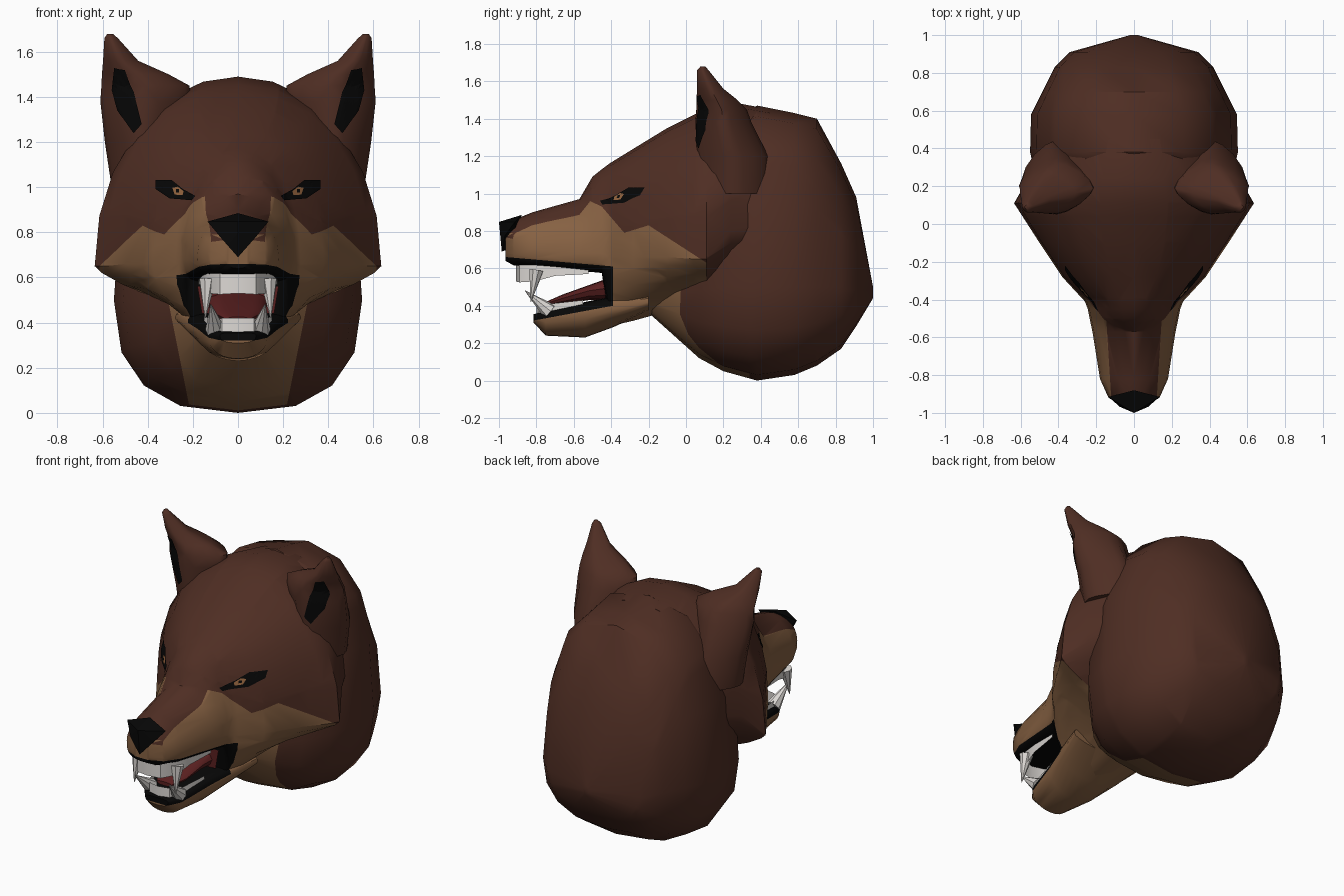
import bpy, bmesh, math
from mathutils import Vector
from mathutils.bvhtree import BVHTree

if "Cube" in bpy.data.objects:
    bpy.data.objects.remove(bpy.data.objects["Cube"])


def material(name, rgb):
    m = bpy.data.materials.new(name)
    m.diffuse_color = (*rgb, 1)
    m.use_nodes = True
    m.node_tree.nodes["Principled BSDF"].inputs["Base Color"].default_value = m.diffuse_color
    return m


BROWN = material("brown fur", (0.078, 0.027, 0.017))
TAN = material("tan fur", (0.24, 0.12, 0.055))
BLACK = material("black", (0.002, 0.002, 0.002))
WHITE = material("tooth white", (0.72, 0.69, 0.66))
RED = material("tongue red", (0.10, 0.014, 0.014))
AMBER = material("amber iris", (0.30, 0.13, 0.05))


def finish(name, bm, mats, rule=None, angle=40, smooth=True):
    bmesh.ops.recalc_face_normals(bm, faces=bm.faces[:])
    bm.normal_update()
    if rule:
        for f in bm.faces:
            f.material_index = rule(f.calc_center_median(), f.normal)
    me = bpy.data.meshes.new(name)
    bm.to_mesh(me)
    bm.free()
    for m in mats:
        me.materials.append(m)
    ob = bpy.data.objects.new(name, me)
    bpy.context.collection.objects.link(ob)
    if smooth:
        bpy.ops.object.select_all(action='DESELECT')
        ob.select_set(True)
        bpy.context.view_layer.objects.active = ob
        bpy.ops.object.shade_smooth_by_angle(angle=math.radians(angle))
    return ob


def spow(v, p):
    return math.copysign(abs(v) ** p, v) if abs(v) > 1e-6 else 0


def skin(rings):
    """Bridge closed rings of equal length and cap both ends."""
    bm = bmesh.new()
    vs = [[bm.verts.new(p) for p in r] for r in rings]
    n = len(vs[0])
    for a, b in zip(vs, vs[1:]):
        for i in range(n):
            bm.faces.new((a[i], a[(i + 1) % n], b[(i + 1) % n], b[i]))
    bm.faces.new(vs[0])
    bm.faces.new(vs[-1])
    return bm


def section(y, top, mid, bot, w, pu, pl, n=24):
    """Superellipse cross-section with separate upper and lower halves."""
    pts = []
    for i in range(n):
        a = 2 * math.pi * i / n
        c, s = math.cos(a), math.sin(a)
        p, h = (pu, top - mid) if s > 0 else (pl, mid - bot)
        pts.append((w * spow(c, p), y, mid + h * spow(s, p)))
    return pts


def cut(bm, co, no):
    bmesh.ops.bisect_plane(bm, geom=bm.verts[:] + bm.edges[:] + bm.faces[:],
                           plane_co=co, plane_no=no, dist=1e-5)


def cut_side(bm, a, b):
    """Cut along a line seen from the side, given as (y, z) points."""
    cut(bm, (0, *a), Vector((0, a[1] - b[1], b[0] - a[0])).normalized())


def line(pts, t):
    for a, b in zip(pts, pts[1:]):
        if t <= b[0]:
            break
    return a[1] + (b[1] - a[1]) * (t - a[0]) / (b[0] - a[0])


# neck and back of head
neck = skin([section(*r, 16) for r in [
    (-0.22, 0.60, 0.47, 0.38, 0.12, 1, 1),
    (0.07, 1.00, 0.48, 0.12, 0.40, .8, .8),
    (0.20, 1.36, 0.50, 0.05, 0.51, .8, .8),
    (0.38, 1.47, 0.50, 0.00, 0.55, .78, .8),
    (0.58, 1.43, 0.50, 0.03, 0.545, .78, .8),
    (0.70, 1.40, 0.50, 0.08, 0.485, .8, .8),
    (0.83, 1.16, 0.50, 0.17, 0.42, .85, .8),
    (0.91, 0.98, 0.48, 0.29, 0.34, .9, .9),
    (1.00, 0.50, 0.47, 0.44, 0.02, 1, 1)]])
for s in (1, -1):
    cut(neck, (s * 0.21, 0, 0), Vector((s, 0, -0.2)).normalized())
cut(neck, (0, 0.34, 0), (0, 1, 0))
finish("neck", neck, [BROWN, TAN],
       lambda c, n: int(abs(c.x) < 0.21 + 0.2 * c.z and c.y < 0.34 and c.z < 0.55))

# face with upper muzzle
face = skin([section(*r) for r in [
    (-0.965, 0.84, 0.74, 0.64, 0.06, 1, .7),
    (-0.92, 0.86, 0.72, 0.615, 0.135, 1, .6),
    (-0.82, 0.90, 0.70, 0.61, 0.18, 1.1, .5),
    (-0.57, 0.97, 0.68, 0.585, 0.22, 1.1, .5),
    (-0.50, 1.09, 0.68, 0.58, 0.235, 1.1, .5),
    (-0.45, 1.13, 0.68, 0.575, 0.245, 1, .5),
    (-0.41, 1.16, 0.66, 0.29, 0.26, .95, .95),
    (-0.28, 1.24, 0.66, 0.32, 0.38, .85, 1.2),
    (-0.10, 1.35, 0.66, 0.37, 0.50, .85, 1.4),
    (0.04, 1.42, 0.65, 0.40, 0.59, .9, 1.5),
    (0.11, 1.455, 0.65, 0.42, 0.635, .95, 1.5),
    (0.24, 1.49, 0.80, 0.55, 0.56, .95, 1),
    (0.45, 1.45, 0.85, 0.60, 0.46, .95, 1)]])
FUR = [(-0.6, 1.0), (-0.45, 0.93), (-0.33, 0.79), (-0.2, 0.83), (0.14, 0.61)]
LIP = [(-0.96, 0.66), (-0.39, 0.61)]
bmesh.ops.triangulate(face, faces=face.faces[:])
face_bvh = BVHTree.FromBMesh(face)
for a, b in list(zip(FUR, FUR[1:])) + [LIP]:
    cut_side(face, a, b)
cut(face, (0, -0.39, 0), (0, 1, 0))
cut(face, (0, -0.45, 0.41), (0, 0, 1))
for s in (1, -1):
    cut(face, (s * 0.12, -0.93, 0), Vector((s * 0.48, -0.03, 0)).normalized())


def face_rule(c, n):
    if c.y < -0.39 and 0.41 < c.z < line(LIP, c.y):
        return 2
    if c.y < -0.42 and n.z > 0.2 and c.z > 0.75 and abs(c.x) < 0.12 + (c.y + 0.93) / 16:
        return 0
    return int(c.y < 0.11 and (c.y < -0.6 or c.z < line(FUR, c.y)))


finish("face", face, [BROWN, TAN, BLACK], face_rule)

# lower jaw with black lip
jaw = skin([section(*r) for r in [
    (-0.815, 0.355, 0.34, 0.31, 0.08, .5, .8),
    (-0.75, 0.37, 0.34, 0.24, 0.13, .5, .9),
    (-0.54, 0.42, 0.36, 0.23, 0.18, .5, 1),
    (-0.39, 0.45, 0.38, 0.285, 0.225, .5, 1),
    (-0.20, 0.47, 0.42, 0.37, 0.28, .7, 1)]])
JAW = [(-0.82, 0.32), (-0.39, 0.40)]
cut_side(jaw, *JAW)
cut(jaw, (0, -0.39, 0), (0, 1, 0))
finish("lower_jaw", jaw, [TAN, BLACK],
       lambda c, n: int(c.y < -0.39 and c.z > line(JAW, c.y)))

# nose
nose = bmesh.new()
for p in [(0, -1, .848), (.135, -.915, .848), (-.135, -.915, .848), (.075, -.968, .775),
          (-.075, -.968, .775), (0, -.985, .69), (0, -.88, .885), (0, -.9, .72)]:
    nose.verts.new(p)
bmesh.ops.convex_hull(nose, input=nose.verts[:])
finish("nose", nose, [BLACK], angle=25)


def decal(name, pts, bvh, mat, lift):
    """Thin painted patch: an (x, z) outline projected from the front."""
    bm = bmesh.new()
    n = len(pts)
    vs = [bm.verts.new((x, -1.5, z)) for x, z in pts]
    mid = bm.verts.new((sum(p[0] for p in pts) / n, -1.5, sum(p[1] for p in pts) / n))
    for i in range(n):
        bm.faces.new((vs[i], vs[(i + 1) % n], mid))
    bmesh.ops.subdivide_edges(bm, edges=bm.edges[:], cuts=4, use_grid_fill=True)
    for v in bm.verts:
        co, no, _, _ = bvh.ray_cast(v.co, Vector((0, 1, 0)))
        if co is None:
            co, no, _, _ = bvh.find_nearest((v.co.x, 0.1, v.co.z))
        if no.y > 0:
            no = -no
        v.co = co + no * lift
    bm.normal_update()
    if sum(f.normal.y for f in bm.faces) > 0:
        bmesh.ops.reverse_faces(bm, faces=bm.faces[:])
    me = bpy.data.meshes.new(name)
    bm.to_mesh(me)
    bm.free()
    me.materials.append(mat)
    bpy.context.collection.objects.link(bpy.data.objects.new(name, me))


EYE = [(.36, 1.03), (.36, .99), (.30, .95), (.20, .94), (.185, .96), (.24, .99), (.29, 1.03)]
IRIS = [(.285, .995), (.275, .965), (.24, .962), (.235, .98), (.26, 1.0)]
PUPIL = [(.268, .988), (.268, .974), (.254, .974), (.254, .988)]
INNER_EAR = [(.545, 1.53), (.555, 1.43), (.53, 1.34), (.46, 1.24), (.425, 1.28), (.46, 1.42), (.50, 1.52)]

for s, side in ((1, "left"), (-1, "right")):
    flip = lambda pts: [(s * x, z) for x, z in pts]
    # ears: wide ridge-like base tapering to a point
    rings = []
    for z, cx, cy, rx, ry in [(1.0, .42, .26, .14, .18), (1.2, .42, .25, .17, .19),
                              (1.38, .41, .20, .20, .15), (1.45, .41, .19, .195, .135),
                              (1.50, .455, .165, .148, .11), (1.56, .52, .13, .078, .07),
                              (1.66, .562, .09, .03, .03), (1.68, .567, .09, .012, .012)]:
        rings.append([(s * (cx + rx * spow(math.cos(k * math.pi / 8), 1.35)),
                       cy + ry * spow(math.sin(k * math.pi / 8), 1.35), z) for k in range(16)])
    ear = skin(rings)
    bmesh.ops.triangulate(ear, faces=ear.faces[:])
    ear_bvh = BVHTree.FromBMesh(ear)
    finish(side + "_ear", ear, [BROWN], angle=50)
    decal(side + "_inner_ear", flip(INNER_EAR), ear_bvh, BLACK, 0.007)
    # eyes
    decal(side + "_eye", flip(EYE), face_bvh, BLACK, 0.006)
    decal(side + "_iris", flip(IRIS), face_bvh, AMBER, 0.009)
    decal(side + "_pupil", flip(PUPIL), face_bvh, BLACK, 0.0115)


def tooth_row(name, path, teeth):
    """Curved gum band (x, y, low z, high z) mirrored, plus pointed teeth."""
    bm = bmesh.new()
    full = [(-x, *r) for x, *r in path[::-1]] + path[1:]
    pairs = [(bm.verts.new((x, y, a)), bm.verts.new((x, y, b))) for x, y, a, b in full]
    for p, q in zip(pairs, pairs[1:]):
        bm.faces.new((p[0], q[0], q[1], p[1]))
    bmesh.ops.solidify(bm, geom=bm.faces[:], thickness=0.02)
    for base, tip, r in teeth:
        for s in ((1, -1) if base[0] else (1,)):
            b, t = (Vector((s * p[0], p[1], p[2])) for p in (base, tip))
            d = t - b
            mat = d.to_track_quat('Z', 'Y').to_matrix().to_4x4()
            mat.translation = (b + t) / 2
            bmesh.ops.create_cone(bm, cap_ends=True, segments=8, radius1=r, radius2=0.002,
                                  depth=d.length, matrix=mat)
    finish(name, bm, [WHITE])


# upper and lower teeth
tooth_row("upper_teeth",
          [(0, -.91, .53, .62), (.08, -.89, .525, .62), (.135, -.81, .53, .62),
           (.155, -.70, .56, .61), (.175, -.52, .57, .59)],
          [((.135, -.80, .59), (.145, -.83, .42), .04)])
tooth_row("lower_teeth",
          [(0, -.80, .35, .42), (.07, -.785, .35, .42), (.11, -.73, .36, .41), (.15, -.55, .40, .43)],
          [((.10, -.73, .37), (.12, -.86, .48), .045)])

# tongue
finish("tongue", skin([section(*r, 12) for r in [
    (-.74, .425, .415, .40, .05, .8, .8), (-.66, .46, .44, .41, .10, .8, .8),
    (-.52, .51, .48, .43, .12, .8, .8), (-.38, .56, .50, .43, .15, .8, .8)]]), [RED])

# red throat wall at the back of the mouth
wall = bmesh.new()
wall.faces.new([wall.verts.new((x, -0.452, z)) for x, z in
                [(-.16, .44), (.16, .44), (.18, .56), (-.18, .56)]])
finish("mouth_back", wall, [RED], smooth=False)
